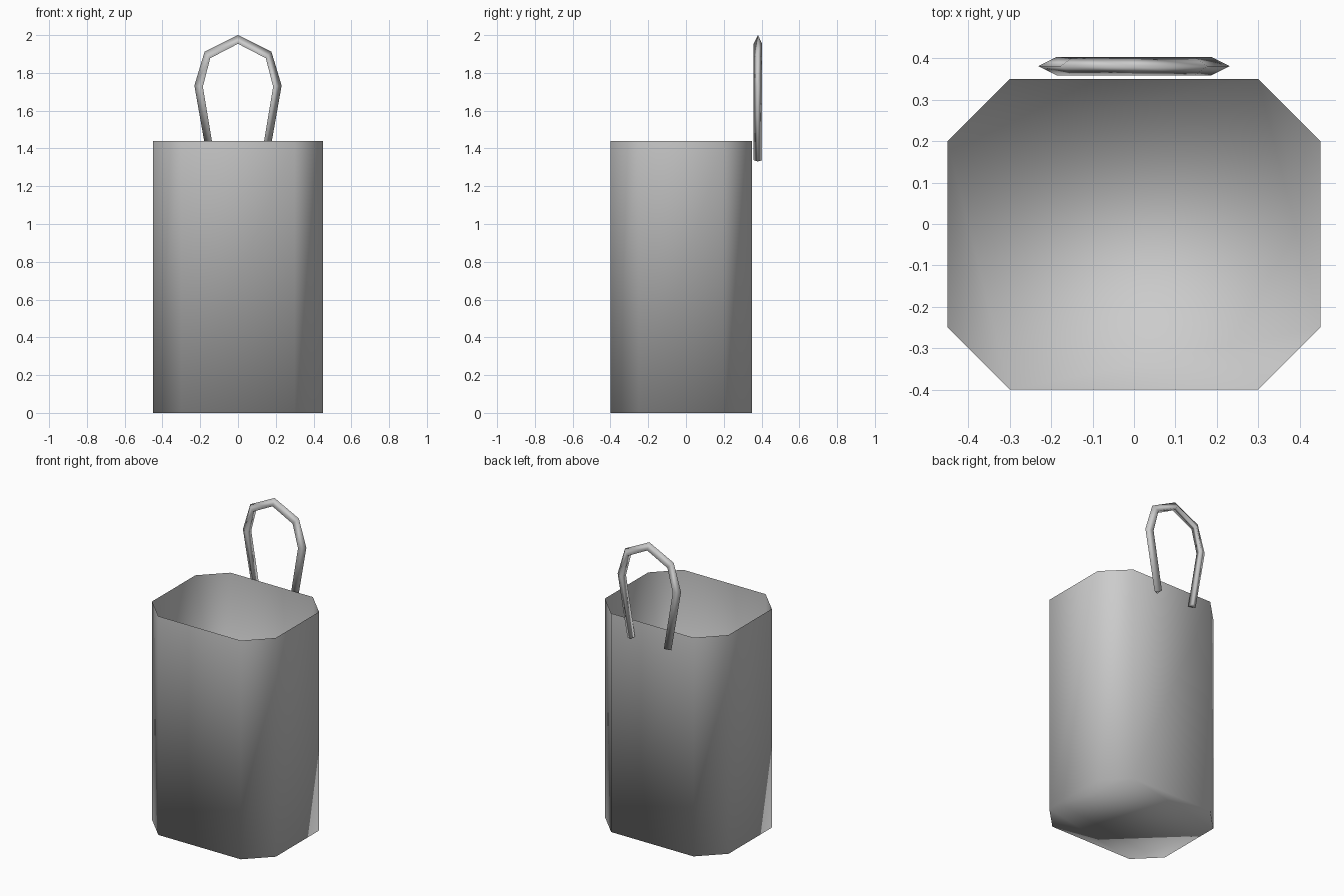
import bpy
import bmesh
from mathutils import Vector

cube = bpy.data.objects.get("Cube")
if cube:
    bpy.data.objects.remove(cube, do_unlink=True)

# Single plain grey
grey = bpy.data.materials.new("plain_grey")
grey.use_nodes = True
GREY = (0.6, 0.6, 0.6, 1.0)
grey.diffuse_color = GREY
grey.node_tree.nodes["Principled BSDF"].inputs["Base Color"].default_value = GREY


def finish(bm, name):
    bmesh.ops.recalc_face_normals(bm, faces=bm.faces[:])
    for face in bm.faces:
        face.smooth = True
    mesh = bpy.data.meshes.new(name)
    bm.to_mesh(mesh)
    bm.free()
    mesh.materials.append(grey)
    obj = bpy.data.objects.new(name, mesh)
    bpy.context.collection.objects.link(obj)
    return obj


def bridge(bm, a, b):
    n = len(a)
    for i in range(n):
        j = (i + 1) % n
        bm.faces.new((a[i], a[j], b[j], b[i]))


# Open-topped bag: chamfered rectangle with thin walls and a floor
half_x, front, back, chamfer, height = 0.45, -0.40, 0.35, 0.15, 1.44
right_half = [(half_x - chamfer, front), (half_x, front + chamfer),
              (half_x, back - chamfer), (half_x - chamfer, back)]
outline = right_half + [(-x, y) for x, y in reversed(right_half)]
bm = bmesh.new()
floor = [bm.verts.new((x, y, 0)) for x, y in outline]
rim = [bm.verts.new((x, y, height)) for x, y in outline]
bridge(bm, floor, rim)
bm.faces.new(floor)
bag = finish(bm, "bag_body")
# The floor faces down and the walls face out
for poly in bag.data.polygons:
    outward = Vector((poly.center.x, poly.center.y + 0.025, poly.center.z - height))
    if poly.normal.dot(outward) < 0:
        poly.flip()

# Handle loop: triangular rod, ridge outwards, fixed to the back wall
loop_y, half_rod = 0.381, 0.0225
ridge = [(0.160, 1.331), (0.231, 1.733), (0.177, 1.912)]
inner = [(0.121, 1.338), (0.186, 1.727), (0.147, 1.878)]


def mirrored(points, top):
    return [(-x, z) for x, z in points] + [(0, top)] + points[::-1]


bm = bmesh.new()
rings = []
for (ox, oz), (ix, iz) in zip(mirrored(ridge, 2.0), mirrored(inner, 1.954)):
    rings.append([bm.verts.new((ox, loop_y, oz)),
                  bm.verts.new((ix, loop_y - half_rod, iz)),
                  bm.verts.new((ix, loop_y + half_rod, iz))])
for a, b in zip(rings, rings[1:]):
    bridge(bm, a, b)
bm.faces.new(rings[0])
bm.faces.new(rings[-1])
finish(bm, "back_handle")
